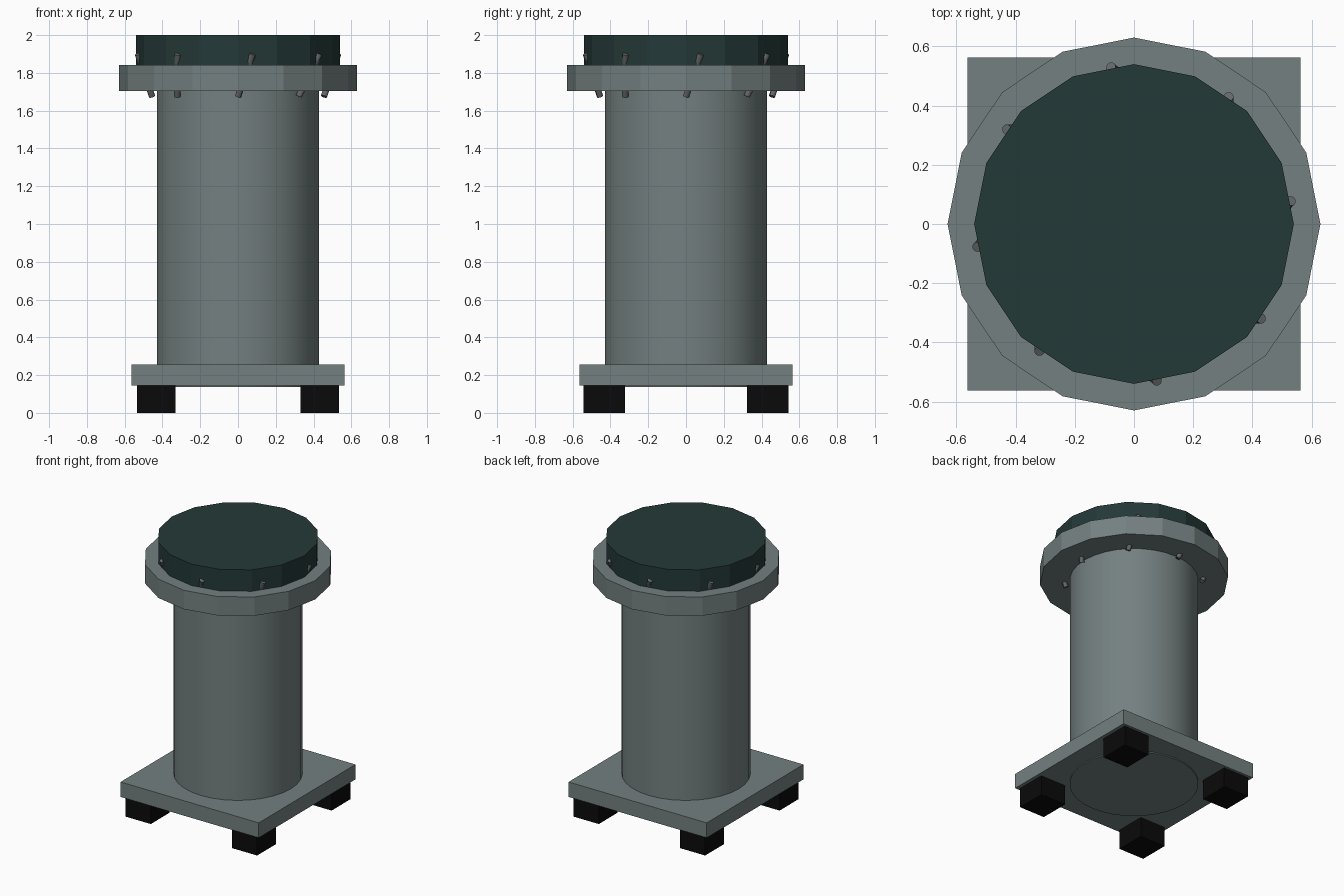
import bpy, math
from mathutils import Vector

if "Cube" in bpy.data.objects:
    bpy.data.objects.remove(bpy.data.objects["Cube"])


def material(name, r, g, b):
    m = bpy.data.materials.new(name)
    m.diffuse_color = (r, g, b, 1)
    m.use_nodes = True
    m.node_tree.nodes["Principled BSDF"].inputs["Base Color"].default_value = m.diffuse_color
    return m


GREY = material("blue grey metal", 0.175, 0.215, 0.215)
GREEN = material("dark green", 0.017, 0.041, 0.039)
BLACK = material("black rubber", 0.003, 0.003, 0.003)
STEEL = material("bolt grey", 0.13, 0.14, 0.14)


def rod(name, a, b, radius, sides, mat, smooth=False):
    """Cylinder between two points, with a vertex on the +x axis when upright."""
    a, b = Vector(a), Vector(b)
    d = b - a
    bpy.ops.mesh.primitive_cylinder_add(vertices=sides, radius=radius, depth=d.length,
                                        location=(a + b) / 2,
                                        rotation=d.to_track_quat('Z', 'Y').to_euler() if d.xy.length > 1e-6 else (0, 0, 0))
    o = bpy.context.object
    o.name = name
    o.data.materials.append(mat)
    if smooth:
        bpy.ops.object.shade_smooth_by_angle(angle=math.radians(30))
    return o


def box(name, centre, size, mat):
    bpy.ops.mesh.primitive_cube_add(size=1, location=centre)
    o = bpy.context.object
    o.name = name
    o.scale = size
    o.data.materials.append(mat)
    return o


# Base plate and four feet
box("base_plate", (0, 0, 0.2), (1.125, 1.125, 0.11), GREY)
for sx in (-1, 1):
    for sy in (-1, 1):
        box("foot", (sx * 0.433, sy * 0.433, 0.073), (0.206, 0.22, 0.146), BLACK)

# Column, slightly showing beneath the plate
rod("column", (0, 0, 0.138), (0, 0, 1.72), 0.43, 32, GREY, True)

# Sixteen-sided flange and cap
rod("flange", (0, 0, 1.703), (0, 0, 1.842), 0.63, 16, GREY)
rod("cap", (0, 0, 1.83), (0, 0, 2.0), 0.54, 16, GREEN)

# Ring of eight tilted bolts through the flange
for i in range(8):
    t = i * math.pi / 4
    out = Vector((math.cos(t), math.sin(t), 0))
    side = Vector((-math.sin(t), math.cos(t), 0))
    rod("bolt", out * 0.455 + Vector((0, 0, 1.675)),
        out * 0.53 + side * 0.078 + Vector((0, 0, 1.9)), 0.017, 12, STEEL, True)
